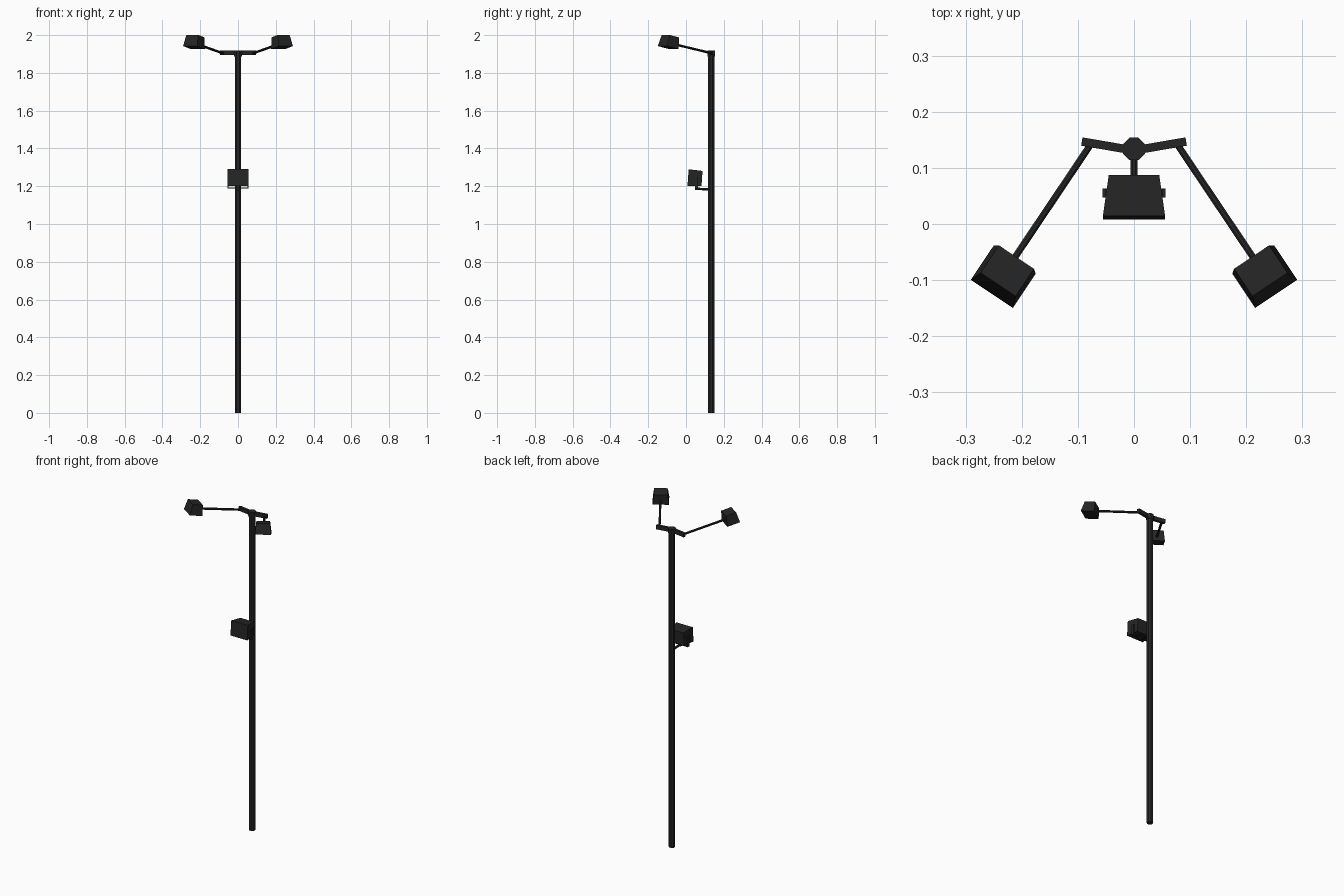
import bpy, bmesh, math
from mathutils import Vector, Matrix

if "Cube" in bpy.data.objects:
    bpy.data.objects.remove(bpy.data.objects["Cube"])

mat = bpy.data.materials.new("matte_black")
mat.diffuse_color = (0.018, 0.018, 0.018, 1)
mat.use_nodes = True
mat.node_tree.nodes["Principled BSDF"].inputs["Base Color"].default_value = mat.diffuse_color
PY = 0.134  # pole centre in y


def finish(name, bm, matrix=Matrix()):
    bmesh.ops.transform(bm, matrix=matrix, verts=bm.verts)
    bmesh.ops.recalc_face_normals(bm, faces=bm.faces)
    me = bpy.data.meshes.new(name)
    bm.to_mesh(me)
    bm.free()
    me.materials.append(mat)
    ob = bpy.data.objects.new(name, me)
    bpy.context.collection.objects.link(ob)
    return ob


def box(name, size, loc):
    bm = bmesh.new()
    bmesh.ops.create_cube(bm, size=1, matrix=Matrix.Diagonal((*size, 1)))
    return finish(name, bm, Matrix.Translation(loc))


def bar(name, a, b, width, height):
    """Rectangular bar between two points."""
    a, b = Vector(a), Vector(b)
    d = b - a
    bm = bmesh.new()
    bmesh.ops.create_cube(bm, size=1, matrix=Matrix.Diagonal((width, d.length, height, 1)))
    return finish(name, bm, Matrix.Translation((a + b) / 2) @ d.to_track_quat('Y', 'Z').to_matrix().to_4x4())


def rod(name, a, b, r, sides=8):
    """Prism with flat sides facing the axes between two points."""
    a, b = Vector(a), Vector(b)
    d = b - a
    bm = bmesh.new()
    bmesh.ops.create_cone(bm, cap_ends=True, segments=sides, radius1=r, radius2=r, depth=d.length,
                          matrix=Matrix.Rotation(math.pi / sides, 4, 'Z'))
    return finish(name, bm, Matrix.Translation((a + b) / 2) @ d.to_track_quat('Z', 'Y').to_matrix().to_4x4())


def lamp(name, big, small, depth, matrix):
    """Tapered box, large face at z=0, small face at z=depth."""
    bm = bmesh.new()
    bmesh.ops.create_cube(bm, size=1)
    for v in bm.verts:
        w, h = small if v.co.z > 0 else big
        v.co = (math.copysign(w / 2, v.co.x), math.copysign(h / 2, v.co.y),
                depth if v.co.z > 0 else 0)
    return finish(name, bm, matrix)


# Pole and its top collar
rod("pole", (0, PY, 0), (0, PY, 1.90), 0.0185)
rod("pole_cap", (0, PY, 1.888), (0, PY, 1.919), 0.0215)

# Swept crossbar, arms and the two upper lamps
tilt = math.radians(12)
for s, side in ((-1, "left"), (1, "right")):
    bar("crossbar_" + side, (0, 0.131, 1.906), (s * 0.093, 0.147, 1.906), 0.015, 0.024)
    rod("arm_" + side, (s * 0.075, 0.145, 1.902), (s * 0.218, -0.068, 1.953), 0.0065)
    yaw = s * math.atan2(0.555, 0.832)
    lamp("upper_lamp_" + side, (0.09, 0.075), (0.075, 0.060), 0.062,
         Matrix.Translation((s * 0.233, -0.094, 1.934)) @ Matrix.Rotation(yaw, 4, 'Z')
         @ Matrix.Rotation(-tilt, 4, 'X'))
    # Bracket cheeks of the middle lamp
    box("bracket_cheek_" + side, (0.006, 0.016, 0.062), (s * 0.0535, 0.055, 1.220))

# Middle lamp facing forward, with bracket and stem
lamp("middle_lamp", (0.111, 0.088), (0.09, 0.080), 0.074,
     Matrix.Translation((0, 0.011, 1.246)) @ Matrix.Rotation(math.radians(-94), 4, 'X'))
box("bracket_base", (0.113, 0.016, 0.006), (0, 0.055, 1.191))
box("bracket_stem", (0.014, 0.016, 0.014), (0, 0.055, 1.186))
rod("bracket_rod", (0, 0.050, 1.186), (0, PY, 1.184), 0.007)
